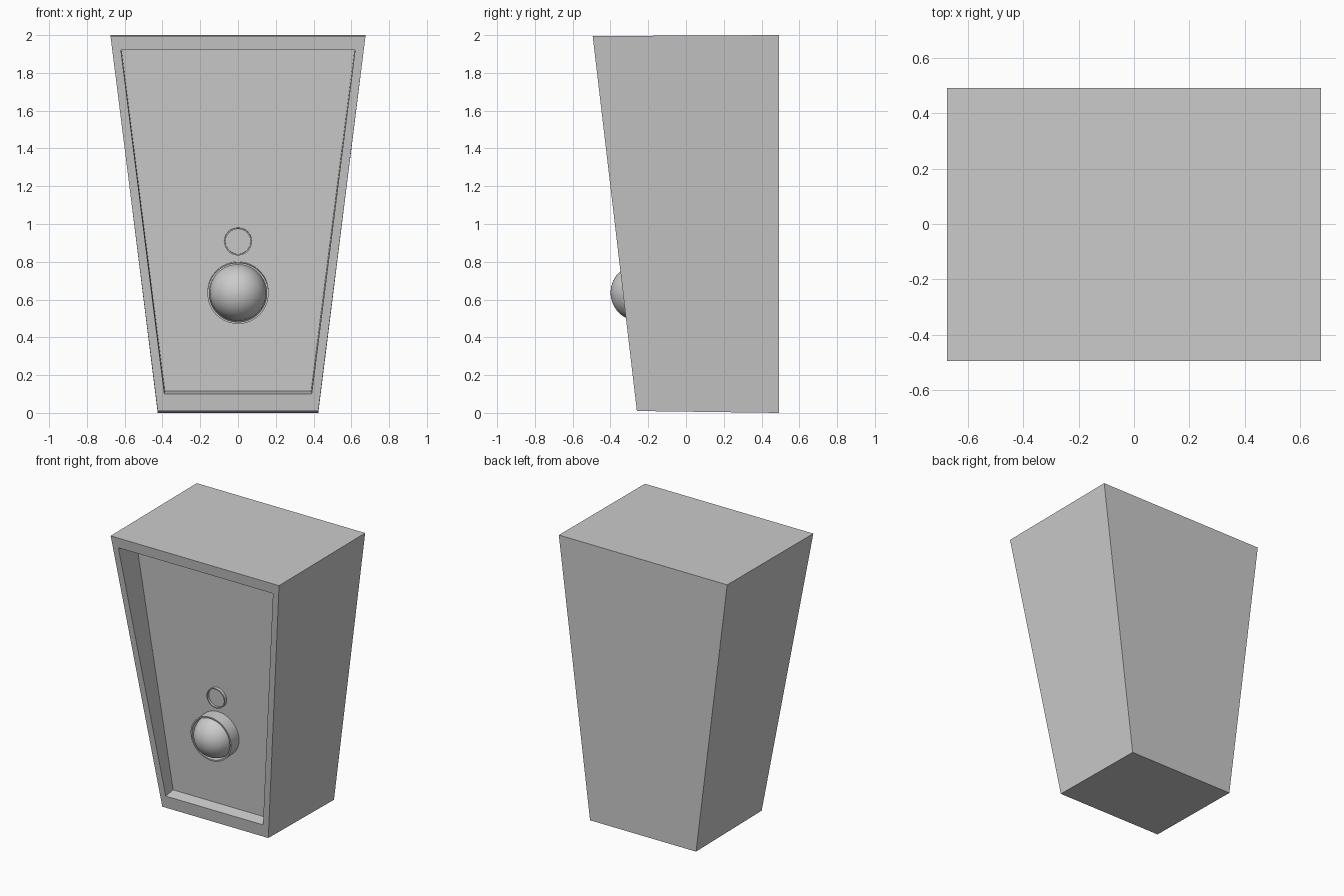
import bpy, bmesh, math
from mathutils import Matrix

if "Cube" in bpy.data.objects:
    bpy.data.objects.remove(bpy.data.objects["Cube"])


def finish(bm, name):
    bmesh.ops.recalc_face_normals(bm, faces=bm.faces[:])
    mesh = bpy.data.meshes.new(name)
    bm.to_mesh(mesh)
    bm.free()
    obj = bpy.data.objects.new(name, mesh)
    bpy.context.collection.objects.link(obj)
    return obj


def trapezoid(bm, bottom, top):
    """Ring of four corners, each end given as (half width, y, z)."""
    (xb, yb, zb), (xt, yt, zt) = bottom, top
    pts = [(-xb, yb, zb), (xb, yb, zb), (xt, yt, zt), (-xt, yt, zt)]
    return [bm.verts.new(p) for p in pts]


def bridge(bm, a, b):
    n = len(a)
    for i in range(n):
        j = (i + 1) % n
        bm.faces.new((a[i], a[j], b[j], b[i]))


def front_y(z):
    return -0.26 - 0.234 * (z - 0.01) / 1.985


def panel_y(z):
    return -0.19 - 0.056 * (z - 0.115)


# Tapered cabinet with a recessed front baffle
bm = bmesh.new()
rings = [
    trapezoid(bm, (0.425, 0.492, 0.0), (0.675, 0.492, 2.0)),
    trapezoid(bm, (0.425, front_y(0.01), 0.01), (0.675, front_y(1.995), 1.995)),
    trapezoid(bm, (0.39, front_y(0.1), 0.1), (0.62, front_y(1.92), 1.92)),
    trapezoid(bm, (0.387, panel_y(0.115), 0.115), (0.618, panel_y(1.935), 1.935)),
]
for a, b in zip(rings, rings[1:]):
    bridge(bm, a, b)
bm.faces.new(rings[0])
bm.faces.new(rings[-1])
finish(bm, "cabinet")


def driver(name, z, profile, steps=64):
    """Lathe a (radius, height) profile that stands on the tilted baffle."""
    bm = bmesh.new()
    loops = []
    for r, h in profile:
        angles = [2 * math.pi * i / steps for i in range(steps)]
        loops.append([bm.verts.new((r * math.cos(t), r * math.sin(t), h)) for t in angles])
    for a, b in zip(loops, loops[1:]):
        bridge(bm, a, b)
    bm.faces.new(loops[0])
    bm.faces.new(loops[-1])
    obj = finish(bm, name)
    obj.matrix_world = (Matrix.Translation((0, panel_y(z), z))
                        @ Matrix.Rotation(math.radians(90) + 0.056, 4, 'X'))
    bpy.ops.object.select_all(action='DESELECT')
    obj.select_set(True)
    bpy.context.view_layer.objects.active = obj
    bpy.ops.object.shade_smooth_by_angle(angle=math.radians(30))
    return obj


# Woofer: raised rim holding a dome
dome = [(0.15 * math.cos(a), 0.03 + 0.15 * math.sin(a))
        for a in (math.radians(89.5) * i / 16 for i in range(17))]
driver("woofer", 0.638, [(0.162, -0.01), (0.162, 0.092), (0.152, 0.092), (0.152, 0.03)] + dome)

# Tweeter: shallow ring with a sunken centre
driver("tweeter", 0.908, [(0.073, -0.01), (0.073, 0.022), (0.066, 0.022), (0.066, 0.006)])
